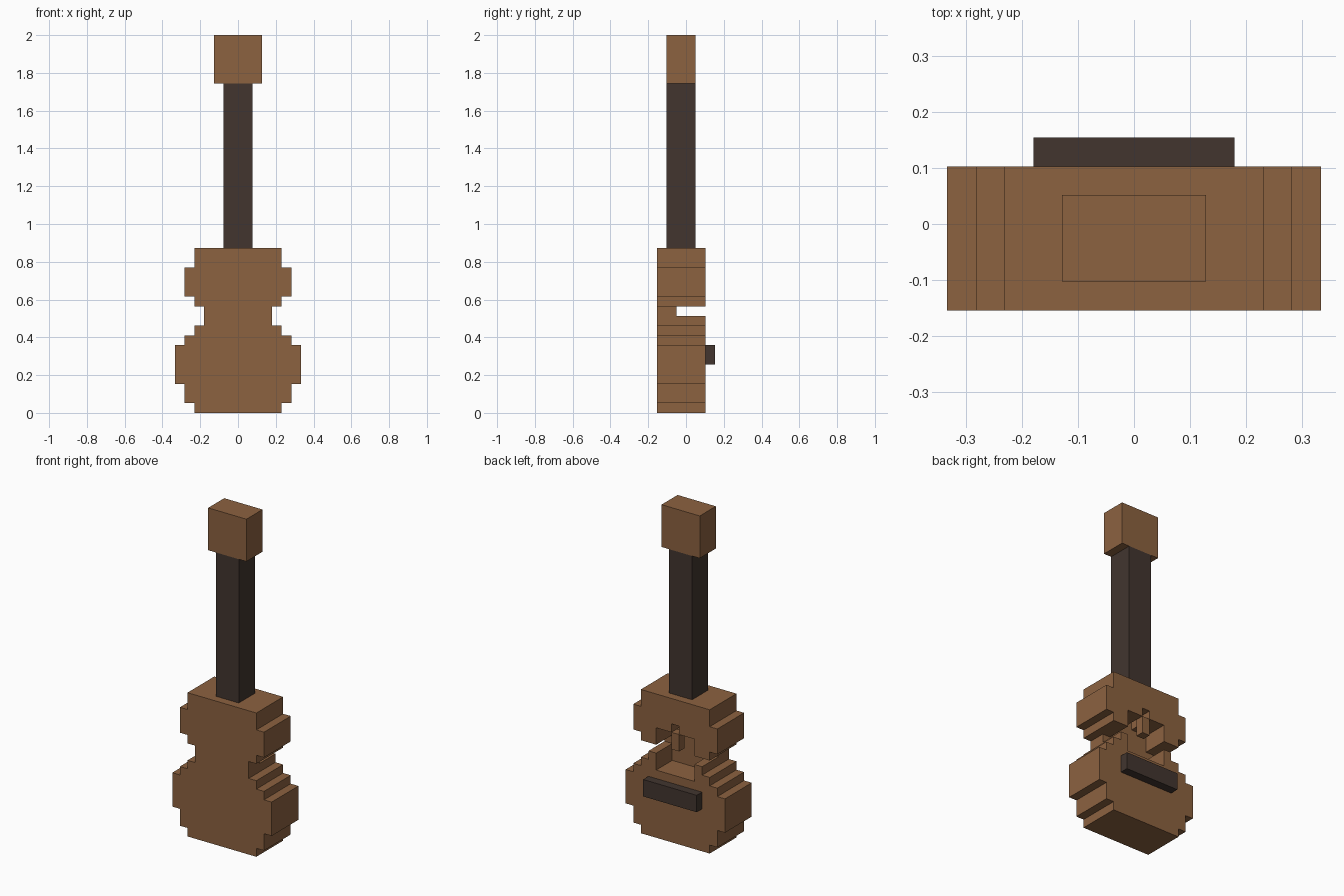
import bpy, bmesh

if "Cube" in bpy.data.objects:
    bpy.data.objects.remove(bpy.data.objects["Cube"], do_unlink=True)

U = 2 / 39  # one block of the model


def material(name, rgb):
    m = bpy.data.materials.new(name)
    m.use_nodes = True
    m.diffuse_color = (*rgb, 1)
    m.node_tree.nodes["Principled BSDF"].inputs["Base Color"].default_value = (*rgb, 1)
    return m


WOOD = material("brown wood", (0.262, 0.122, 0.051))
DARK = material("dark wood", (0.054, 0.036, 0.028))


def slab(name, half, y0, y1, mat):
    """Mirror a half outline of (x, z) blocks across x = 0 and extrude it from y0 to y1."""
    outline = half + [(-x, z) for x, z in reversed(half)]
    bm = bmesh.new()
    face = bm.faces.new([bm.verts.new((x * U, y0 * U, z * U)) for x, z in outline])
    ext = bmesh.ops.extrude_face_region(bm, geom=[face])
    moved = [g for g in ext["geom"] if isinstance(g, bmesh.types.BMVert)]
    bmesh.ops.translate(bm, verts=moved, vec=(0, (y1 - y0) * U, 0))
    bmesh.ops.recalc_face_normals(bm, faces=bm.faces)
    mesh = bpy.data.meshes.new(name)
    bm.to_mesh(mesh)
    bm.free()
    mesh.materials.append(mat)
    obj = bpy.data.objects.new(name, mesh)
    bpy.context.collection.objects.link(obj)
    return obj


def block(name, half_width, z0, z1, y0, y1, mat):
    return slab(name, [(half_width, z0), (half_width, z1)], y0, y1, mat)


# Stepped sides of the body, below and above the waist
lower_side = [(4.5, 0), (4.5, 1), (5.5, 1), (5.5, 3), (6.5, 3), (6.5, 7),
              (5.5, 7), (5.5, 8), (4.5, 8), (4.5, 9), (3.5, 9)]
upper_side = [(4.5, 11), (4.5, 12), (5.5, 12), (5.5, 15), (4.5, 15), (4.5, 17)]

# Solid body plate, and the two hollowed halves with the sound hole between them
slab("body_plate", lower_side + [(3.5, 11)] + upper_side, -3, -1, WOOD)
slab("body_lower", lower_side + [(3.5, 10), (2.5, 10), (2.5, 8)], -1, 2, WOOD)
slab("body_upper", [(0.5, 14), (0.5, 13), (2.5, 13), (2.5, 11)] + upper_side, -1, 2, WOOD)

# Small post in the sound hole
block("sound_hole_post", 0.5, 11, 13, 1, 2, WOOD)

# Bridge, neck and head
block("bridge", 3.5, 5, 7, 2, 3, DARK)
block("neck", 1.5, 17, 34, -2, 1, DARK)
block("head", 2.5, 34, 39, -2, 1, WOOD)
